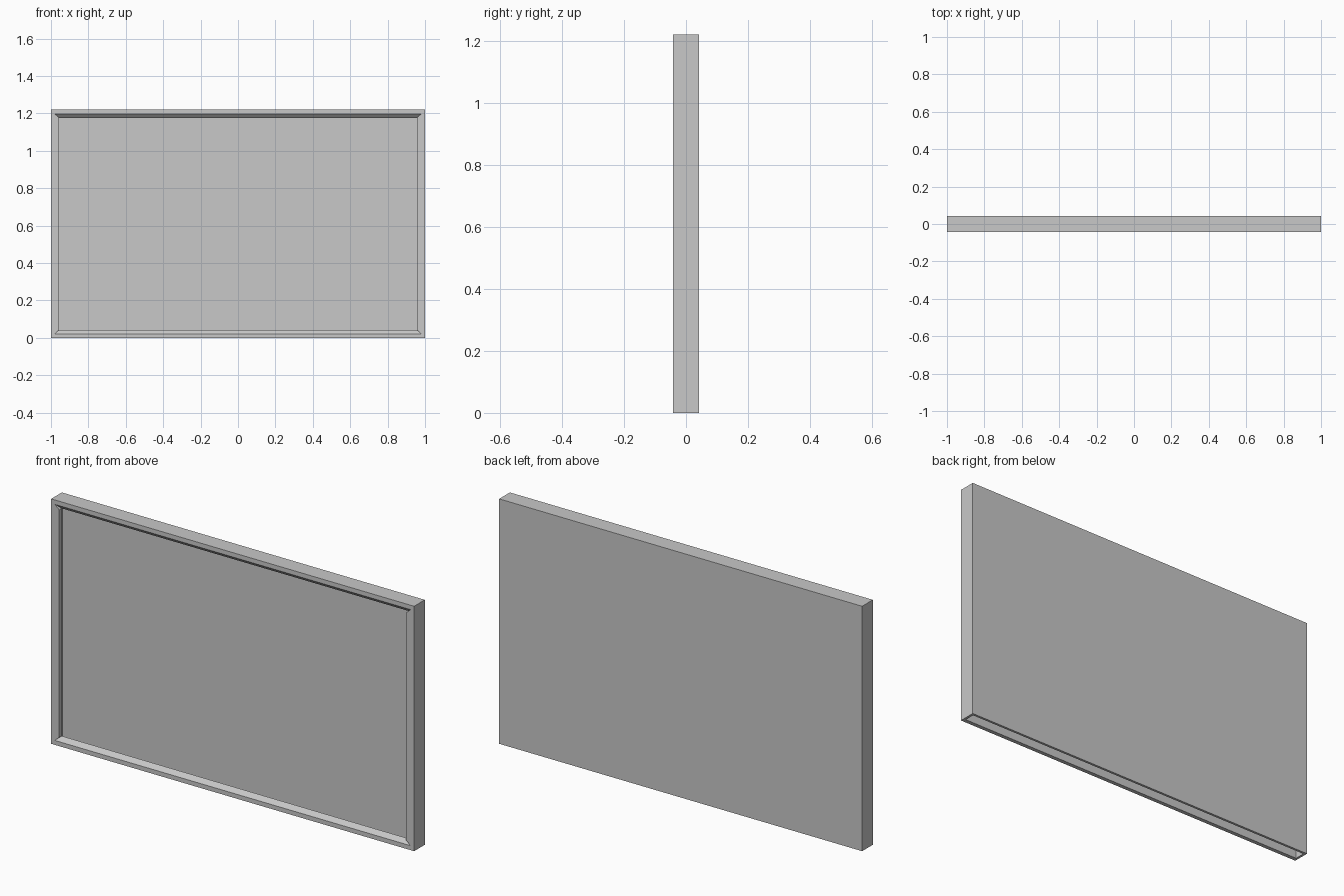
import bpy, bmesh
from mathutils import Vector

cube = bpy.data.objects.get("Cube")
if cube:
    bpy.data.objects.remove(cube, do_unlink=True)

H = 1.22                 # overall height
F, B = -0.042, 0.042     # front and back planes
PLATE = 0.02             # bezel depth
WALL = 0.012             # housing wall thickness

# One plain grey
grey = bpy.data.materials.new("plain_grey")
grey.use_nodes = True
colour = (0.58, 0.58, 0.58, 1)
grey.diffuse_color = colour
bsdf = next(n for n in grey.node_tree.nodes if n.type == 'BSDF_PRINCIPLED')
bsdf.inputs["Base Color"].default_value = colour


def add_object(name, bm):
    mesh = bpy.data.meshes.new(name)
    bm.to_mesh(mesh)
    bm.free()
    mesh.materials.append(grey)
    obj = bpy.data.objects.new(name, mesh)
    bpy.context.collection.objects.link(obj)
    return obj


def box(name, lo, hi):
    lo, hi = Vector(lo), Vector(hi)
    bm = bmesh.new()
    bmesh.ops.create_cube(bm, size=1)
    for v in bm.verts:
        v.co = (lo + hi) / 2 + v.co * (hi - lo)
    return add_object(name, bm)


# Bezel: one corner quarter, mirrored; sloped top and bottom, square sides
h = H / 2
R = F + PLATE
ox, oz = 0.98, h - 0.022       # wide corner of the slope
ix, iz = 0.956, h - 0.043      # inner opening
quarter = [
    [(0, F, h), (1, F, h), (ox, F, oz), (0, F, oz)],                          # top face
    [(1, F, h), (1, F, 0), (ix, F, 0), (ix, F, iz), (ox, F, oz)],             # side face
    [(0, F, oz), (ox, F, oz), (ix, R, iz), (0, R, iz)],                       # slope
    [(ox, F, oz), (ix, F, iz), (ix, R, iz)],                                  # slope end
    [(ix, F, iz), (ix, F, 0), (ix, R, 0), (ix, R, iz)],                       # side return
    [(0, R, h), (0, R, iz), (ix, R, iz), (1, R, h)],                          # rear of top
    [(1, R, h), (ix, R, iz), (ix, R, 0), (1, R, 0)],                          # rear of side
    [(0, F, h), (0, R, h), (1, R, h), (1, F, h)],                             # outer top
    [(1, F, h), (1, R, h), (1, R, 0), (1, F, 0)],                             # outer side
]
bm = bmesh.new()
for face in quarter:
    bm.faces.new([bm.verts.new(p) for p in face])
bmesh.ops.remove_doubles(bm, verts=bm.verts, dist=0.0001)
for axis in (Vector((-1, 1, 1)), Vector((1, 1, -1))):
    copy = bmesh.ops.duplicate(bm, geom=bm.verts[:] + bm.edges[:] + bm.faces[:])["geom"]
    for v in (g for g in copy if isinstance(g, bmesh.types.BMVert)):
        v.co = v.co * axis
    bmesh.ops.remove_doubles(bm, verts=bm.verts, dist=0.0001)
bmesh.ops.dissolve_limit(bm, angle_limit=0.01, verts=bm.verts, edges=bm.edges)
bmesh.ops.recalc_face_normals(bm, faces=bm.faces)
bezel = add_object("front_bezel", bm)
bezel.location.z = h

# Housing behind the bezel, open underneath
box("back_panel", (-1, B - WALL, 0), (1, B, H))
box("top_wall", (-1, R, H - WALL), (1, B - WALL, H))
for name, s in (("left_wall", 1), ("right_wall", -1)):
    xs = sorted((s * (1 - WALL), s))
    box(name, (xs[0], R, 0), (xs[1], B - WALL, H - WALL))
